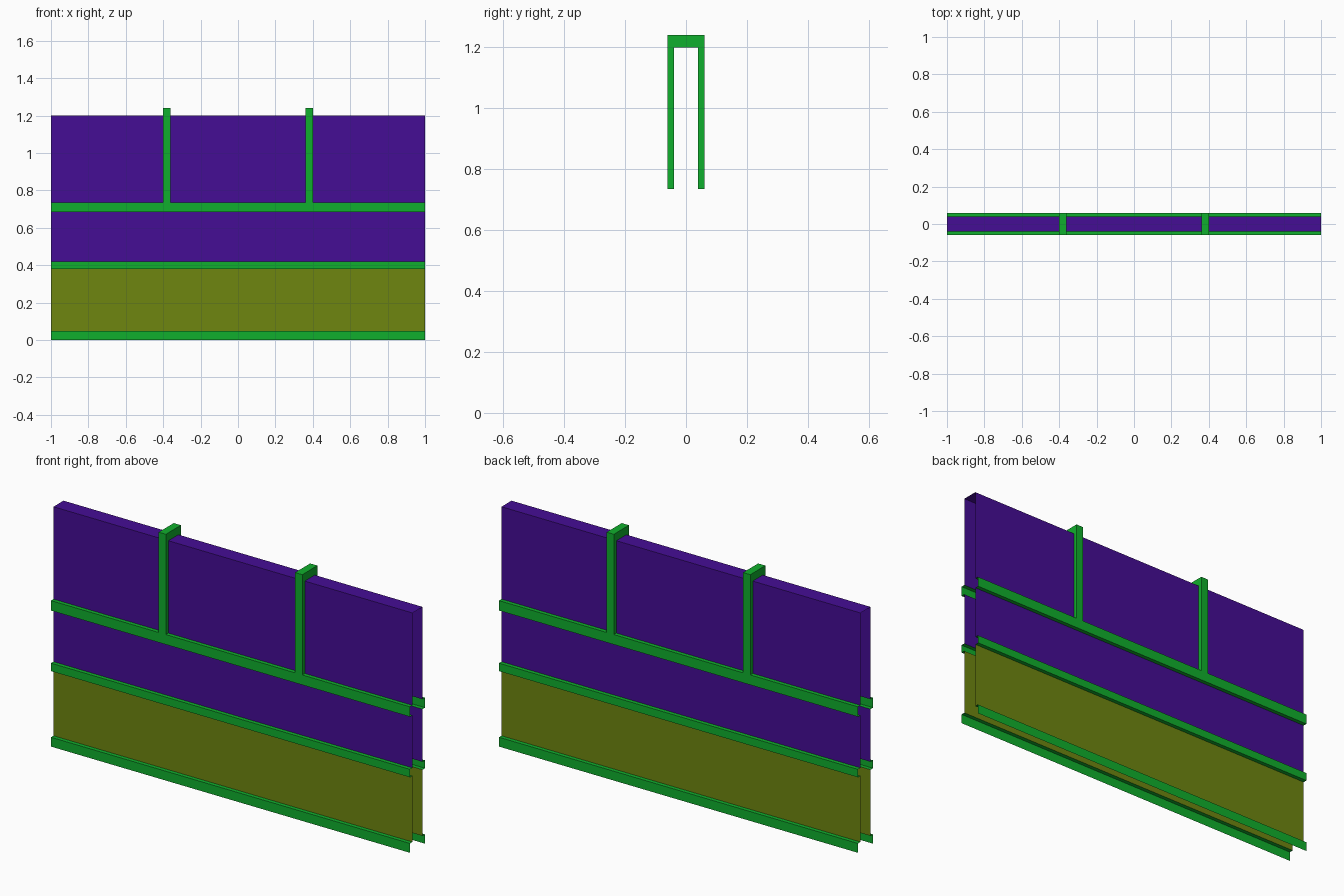
import bpy
import bmesh

if "Cube" in bpy.data.objects:
    bpy.data.objects.remove(bpy.data.objects["Cube"])

HALF = 1.0              # half length of the wall
IN, OUT = 0.04, 0.06    # panel face and rail face distances from the centre
RAILS = {"bottom_rail": (0.0, 0.047), "middle_rail": (0.38, 0.42), "upper_rail": (0.685, 0.735)}
TOP, CAP = 1.2, 1.24


def material(name, color):
    mat = bpy.data.materials.new(name)
    mat.diffuse_color = (*color, 1)
    mat.use_nodes = True
    mat.node_tree.nodes["Principled BSDF"].inputs["Base Color"].default_value = mat.diffuse_color
    return mat


GREEN = material("green", (0.005, 0.43, 0.026))
PURPLE = material("purple", (0.06, 0.004, 0.30))
OLIVE = material("olive", (0.156, 0.24, 0.005))


def extrude_profile(name, profile, x0, x1, mat, solid=False):
    """Sweep a (y, z) profile along x; solid profiles are closed and capped."""
    bm = bmesh.new()
    a = [bm.verts.new((x0, y, z)) for y, z in profile]
    b = [bm.verts.new((x1, y, z)) for y, z in profile]
    n = len(profile)
    for i in range(n if solid else n - 1):
        j = (i + 1) % n
        bm.faces.new((a[i], b[i], b[j], a[j]))
    if solid:
        bm.faces.new(a)
        bm.faces.new(b[::-1])
        bmesh.ops.recalc_face_normals(bm, faces=bm.faces)
    mesh = bpy.data.meshes.new(name)
    bm.to_mesh(mesh)
    bm.free()
    mesh.materials.append(mat)
    obj = bpy.data.objects.new(name, mesh)
    bpy.context.collection.objects.link(obj)
    return obj


def both_sides(name, profile, mat):
    """Front profile plus its mirror on the back, with open ends."""
    extrude_profile("front_" + name, profile, -HALF, HALF, mat)
    back = [(-y, z) for y, z in reversed(profile)]
    extrude_profile("back_" + name, back, -HALF, HALF, mat)


# Raised rails, open towards the hollow core
for name, (z0, z1) in RAILS.items():
    profile = [(-OUT, z0), (-OUT, z1), (-IN, z1)]
    if z0 > 0:
        profile.insert(0, (-IN, z0))
    both_sides(name, profile, GREEN)

# Thin panels between the rails
(_, low), (mid0, mid1), (up0, up1) = RAILS.values()
both_sides("lower_panel", [(-IN, low), (-IN, mid0)], OLIVE)
both_sides("middle_panel", [(-IN, mid1), (-IN, up0)], PURPLE)

# Upper panel folds over the top of the wall
extrude_profile("upper_panel", [(-IN, up1), (-IN, TOP), (IN, TOP), (IN, up1)],
                -HALF, HALF, PURPLE)

# Brackets straddling the top edge
bracket = [(-OUT, up1), (-OUT, CAP), (OUT, CAP), (OUT, up1),
           (IN, up1), (IN, TOP), (-IN, TOP), (-IN, up1)]
for side, x in (("left", -0.38), ("right", 0.38)):
    extrude_profile(side + "_bracket", bracket, x - 0.02, x + 0.02, GREEN, solid=True)
